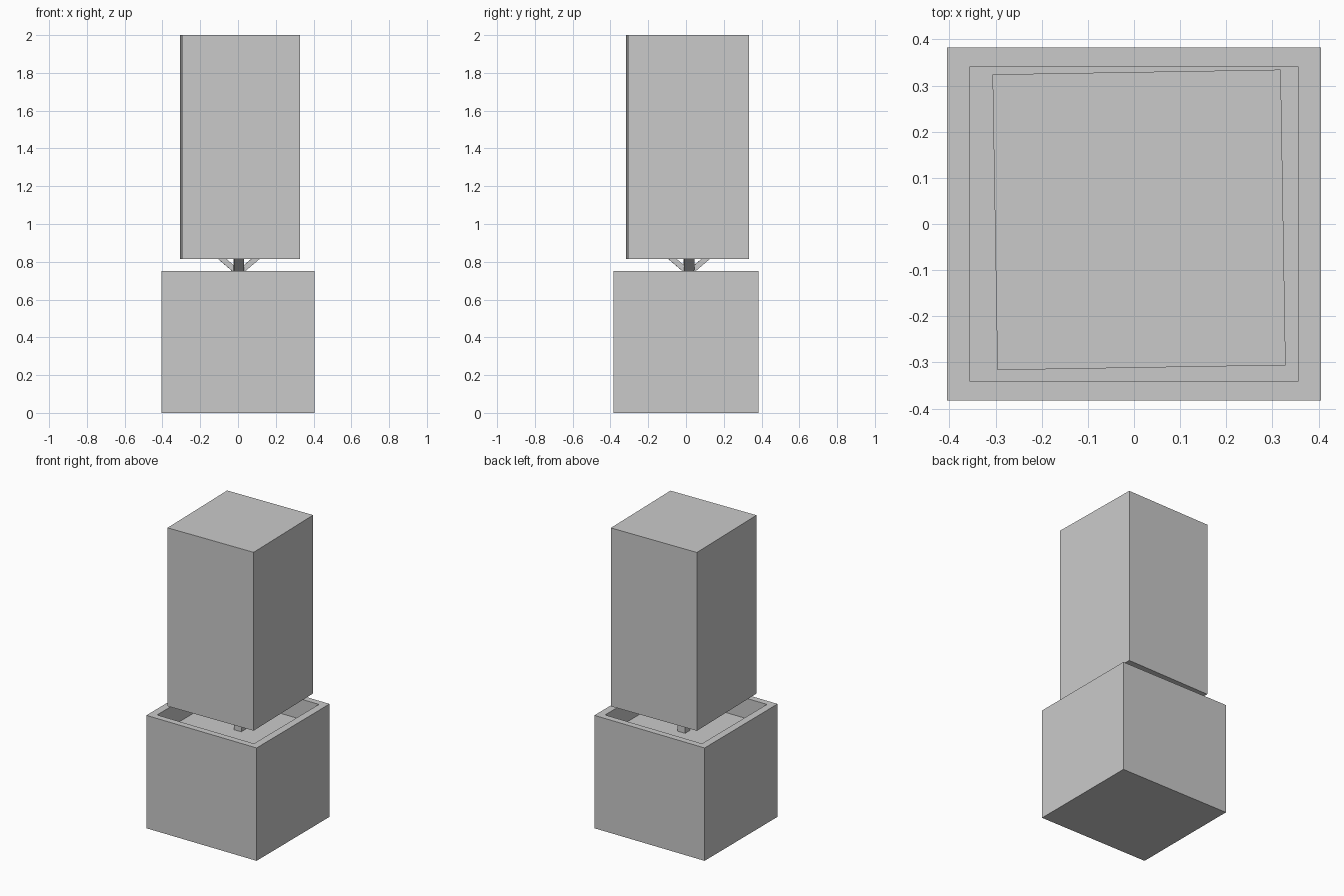
import bpy, bmesh, math
from mathutils import Matrix, Vector

if "Cube" in bpy.data.objects:
    bpy.data.objects.remove(bpy.data.objects["Cube"], do_unlink=True)

grey = bpy.data.materials.new("plain_grey")
grey.use_nodes = True
GREY = (0.59, 0.59, 0.59, 1)
grey.diffuse_color = GREY
grey.node_tree.nodes["Principled BSDF"].inputs["Base Color"].default_value = GREY


def add_object(name, bm, location=(0, 0, 0), turn=0):
    bmesh.ops.recalc_face_normals(bm, faces=bm.faces)
    mesh = bpy.data.meshes.new(name)
    bm.to_mesh(mesh)
    bm.free()
    mesh.materials.append(grey)
    ob = bpy.data.objects.new(name, mesh)
    ob.location = location
    ob.rotation_euler.z = turn
    bpy.context.collection.objects.link(ob)
    return ob


def box(width, depth, bottom, top):
    bm = bmesh.new()
    bmesh.ops.create_cube(bm, size=1)
    bmesh.ops.scale(bm, verts=bm.verts, vec=(width, depth, top - bottom))
    bmesh.ops.translate(bm, verts=bm.verts, vec=(0, 0, (top + bottom) / 2))
    return bm


BASE_TOP, FLOOR, BLOCK_BOTTOM = 0.75, 0.615, 0.815
TURN = math.radians(0.95)

# Base with a shallow rectangular recess in its top
bm = box(0.81, 0.766, 0, BASE_TOP)
top = max(bm.faces, key=lambda f: f.calc_center_median().z)
bmesh.ops.inset_region(bm, faces=[top], thickness=0.05)
for v in top.verts:
    v.co.x = math.copysign(0.356, v.co.x)
    v.co.y = math.copysign(0.341, v.co.y)
well = bmesh.ops.extrude_discrete_faces(bm, faces=[top])["faces"][0]
for v in well.verts:
    v.co.z = FLOOR
add_object("base", bm)

# Tall upper block, very slightly turned
add_object("upper_block", box(0.625, 0.641, BLOCK_BOTTOM, 2.0), (0.011, 0.009, 0), TURN)

# Short central post between the recess floor and the block
POST = 0.054
CENTRE = (0.004, 0.016, 0)
add_object("post", box(POST, POST, FLOOR, BLOCK_BOTTOM), CENTRE, TURN)

# Four slanted braces around the post
PROFILE = [(0.02, 0.738), (0.11, BLOCK_BOTTOM), (0.066, BLOCK_BOTTOM), (0.02, 0.776)]
for i, side in enumerate(("left", "back", "right", "front")):
    bm = bmesh.new()
    face = bm.faces.new([bm.verts.new((x, -POST / 2, z)) for x, z in PROFILE])
    ext = bmesh.ops.extrude_face_region(bm, geom=[face])["geom"]
    bmesh.ops.translate(bm, vec=Vector((0, POST, 0)),
                        verts=[g for g in ext if isinstance(g, bmesh.types.BMVert)])
    bmesh.ops.rotate(bm, verts=bm.verts, matrix=Matrix.Rotation(i * math.pi / 2, 3, "Z"))
    add_object(side + "_brace", bm, CENTRE, TURN)
